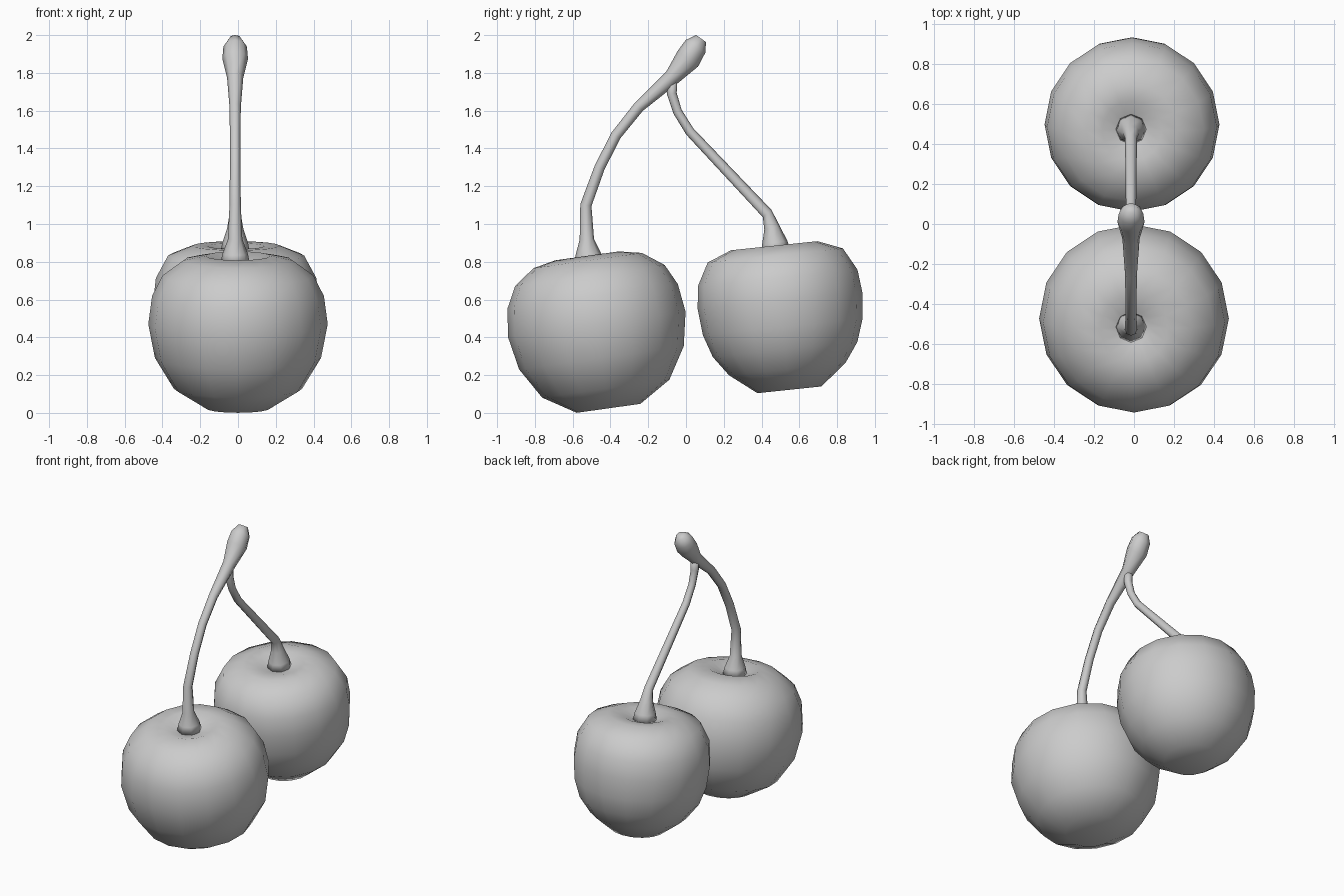
import bpy, bmesh, math
from mathutils import Matrix, Vector

if "Cube" in bpy.data.objects:
    bpy.data.objects.remove(bpy.data.objects["Cube"])


def finish(name, bm):
    bmesh.ops.remove_doubles(bm, verts=bm.verts, dist=1e-5)
    bmesh.ops.recalc_face_normals(bm, faces=bm.faces)
    mesh = bpy.data.meshes.new(name)
    bm.to_mesh(mesh)
    bm.free()
    for p in mesh.polygons:
        p.use_smooth = True
    obj = bpy.data.objects.new(name, mesh)
    bpy.context.collection.objects.link(obj)
    return obj


def skin(bm, rings):
    n = len(rings[0])
    for a, b in zip(rings, rings[1:]):
        for i in range(n):
            j = (i + 1) % n
            bm.faces.new((a[i], a[j], b[j], b[i]))


def fruit(name, profile, center, tilt, sides=16):
    """Lathe a (radius, height) profile, then lean it about x."""
    bm = bmesh.new()
    angles = [2 * math.pi * i / sides for i in range(sides)]
    rings = [[bm.verts.new((r * math.cos(a), r * math.sin(a), z)) for a in angles]
             for r, z in profile]
    skin(bm, rings)
    for ring, z in ((rings[0], profile[0][1] + 0.005), (rings[-1], profile[-1][1] - 0.02)):
        tip = bm.verts.new((0, 0, z))
        for i in range(sides):
            bm.faces.new((ring[i], ring[(i + 1) % sides], tip))
    bm.transform(Matrix.Translation(center) @ Matrix.Rotation(math.radians(tilt), 4, 'X'))
    return finish(name, bm)


def stalk(name, path, x=-0.015, sides=8):
    """Tapered tube along (y, z, radius) points."""
    bm = bmesh.new()
    pts = [Vector((x, y, z)) for y, z, r in path]
    side = Vector((1, 0, 0))
    rings = []
    for k, p in enumerate(pts):
        t = (pts[min(k + 1, len(pts) - 1)] - pts[max(k - 1, 0)]).normalized()
        up = t.cross(side)
        r = path[k][2]
        rings.append([bm.verts.new(p + r * (math.cos(a) * side + math.sin(a) * up))
                      for a in (2 * math.pi * i / sides for i in range(sides))])
    skin(bm, rings)
    bm.faces.new(rings[0])
    bm.faces.new(rings[-1])
    return finish(name, bm)


# Two cherries with dimpled tops
fruit("front_cherry",
      [(0.17, -0.43), (0.34, -0.325), (0.44, -0.16), (0.475, 0.02), (0.455, 0.17),
       (0.40, 0.28), (0.29, 0.36), (0.17, 0.385), (0.08, 0.35)],
      (0, -0.47, 0.45), 8)
fruit("back_cherry",
      [(0.17, -0.405), (0.31, -0.295), (0.385, -0.19), (0.425, -0.07), (0.438, 0.07),
       (0.425, 0.19), (0.36, 0.31), (0.23, 0.362), (0.15, 0.36), (0.08, 0.335)],
      (-0.01, 0.505, 0.525), 6)

# Main stem with its knob, and the branch joining under it
stalk("main_stem",
      [(-0.515, 0.79, 0.078), (-0.517, 0.84, 0.068), (-0.525, 0.92, 0.038),
       (-0.53, 1.10, 0.03), (-0.457, 1.30, 0.028), (-0.37, 1.47, 0.028),
       (-0.25, 1.62, 0.03), (-0.075, 1.775, 0.043), (0.01, 1.875, 0.068),
       (0.05, 1.94, 0.062), (0.08, 1.982, 0.032)])
stalk("branch_stem",
      [(0.475, 0.85, 0.078), (0.47, 0.90, 0.068), (0.455, 0.98, 0.042),
       (0.43, 1.055, 0.03), (0.02, 1.49, 0.025), (-0.045, 1.595, 0.024),
       (-0.075, 1.69, 0.026), (-0.075, 1.77, 0.03)])
